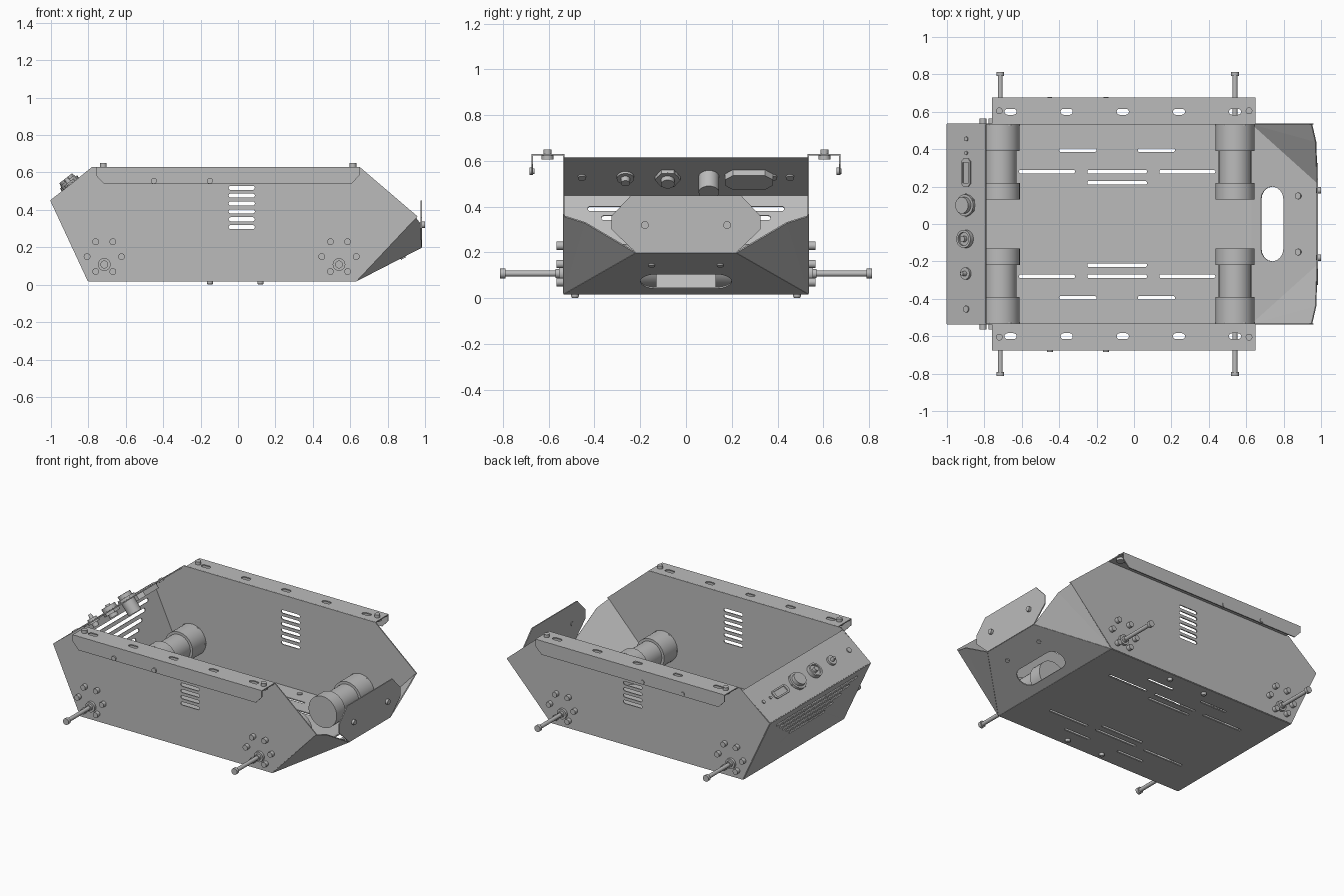
import bpy, bmesh, math
from mathutils import Vector, Matrix

cube = bpy.data.objects.get("Cube")
if cube:
    bpy.data.objects.remove(cube, do_unlink=True)

GREY = (0.5, 0.5, 0.5, 1.0)
steel = bpy.data.materials.new("plain grey metal")
steel.use_nodes = True
steel.diffuse_color = GREY
steel.node_tree.nodes["Principled BSDF"].inputs["Base Color"].default_value = GREY

X, Y, Z = Vector((1, 0, 0)), Vector((0, 1, 0)), Vector((0, 0, 1))
SIDE = 0.535      # half width of the hull
FLOOR = 0.02      # height of the floor sheet
THICK = 0.007
turned_parts = []


def add_object(name, mesh):
    mesh.materials.clear()
    mesh.materials.append(steel)
    obj = bpy.data.objects.new(name, mesh)
    bpy.context.collection.objects.link(obj)
    return obj


def sheet(name, origin, u, v, outline, holes=(), thick=THICK):
    """Flat plate in the plane u, v with cut-out holes."""
    curve = bpy.data.curves.new(name, "CURVE")
    curve.dimensions = "2D"
    curve.fill_mode = "BOTH"
    curve.extrude = thick / 2
    for loop in [outline, *holes]:
        spline = curve.splines.new("POLY")
        spline.points.add(len(loop) - 1)
        for point, (a, b) in zip(spline.points, loop):
            point.co = (a, b, 0, 1)
        spline.use_cyclic_u = True
    helper = bpy.data.objects.new(name + " outline", curve)
    bpy.context.collection.objects.link(helper)
    graph = bpy.context.evaluated_depsgraph_get()
    mesh = bpy.data.meshes.new_from_object(helper.evaluated_get(graph))
    bpy.data.objects.remove(helper, do_unlink=True)
    u, v = Vector(u).normalized(), Vector(v).normalized()
    frame = Matrix((u, v, u.cross(v))).transposed().to_4x4()
    frame.translation = origin
    mesh.transform(frame)
    for poly in mesh.polygons:
        poly.use_smooth = False
    return add_object(name, mesh)


def slot(cx, cy, w, h):
    """Round-ended slot, long in the first direction."""
    r, pts = h / 2, []
    for end in (1, -1):
        for i in range(9):
            a = -math.pi / 2 + math.pi * i / 8
            pts.append((cx + end * (w / 2 - r + r * math.cos(a)), cy + end * r * math.sin(a)))
    return pts


def turned(name, base, axis, profile, sides=24):
    """Round part from (distance, radius) pairs along an axis."""
    bm = bmesh.new()
    rings = []
    for d, r in profile:
        rings.append([bm.verts.new((r * math.cos(2 * math.pi * i / sides),
                                    r * math.sin(2 * math.pi * i / sides), d)) for i in range(sides)])
    for low, high in zip(rings, rings[1:]):
        for i in range(sides):
            j = (i + 1) % sides
            bm.faces.new((low[i], low[j], high[j], high[i]))
    bm.faces.new(rings[0][::-1])
    bm.faces.new(rings[-1])
    mesh = bpy.data.meshes.new(name)
    frame = Vector(axis).to_track_quat("Z", "Y").to_matrix().to_4x4()
    frame.translation = base
    bm.transform(frame)
    bm.to_mesh(mesh)
    bm.free()
    obj = add_object(name, mesh)
    turned_parts.append(obj)
    return obj


def bolt(name, base, axis, r=0.017, h=0.015, sides=16):
    turned(name, base, axis, [(-0.012, r * 0.8), (0, r * 0.8), (0, r), (h, r)], sides)


def both(points):
    """Mirror a half outline across the first axis."""
    return points + [(-a, b) for a, b in reversed(points)]


# Floor with ventilation slots
floor_slots = []
for s in (1, -1):
    for x, y, w in [(-0.465, 0.28, 0.3), (-0.09, 0.28, 0.32), (0.285, 0.28, 0.3),
                    (-0.09, 0.22, 0.32), (-0.3, 0.395, 0.2), (0.12, 0.395, 0.2)]:
        floor_slots.append(slot(x, s * y, w, 0.02))
sheet("floor", (0, 0, FLOOR), X, Y,
      [(-0.8, -SIDE), (0.63, -SIDE), (0.63, SIDE), (-0.8, SIDE)], floor_slots)

# Sloped rear sheets
rear_fold = Vector((-1, 0, 0.45))
rear_up = Vector((0.21, 0, 0.165)).normalized()
rear_normal = Vector((-rear_up.z, 0, rear_up.x))
sheet("rear_upper_panel", rear_fold, Y, rear_up, both([(SIDE, 0), (SIDE, 0.265)]))
sheet("rear_lower_panel", rear_fold, Y, (0.2, 0, -0.43), both([(SIDE, 0), (SIDE, 0.474)]),
      [slot(0, 0.066 + 0.044 * i, 0.86 - 0.12 * i, 0.022) for i in range(5)])

# Nose sheet with hand hole, and upright bumper plate
nose_dir = Vector((0.35, 0, 0.18)).normalized()
sheet("nose_plate", (0.63, 0, FLOOR), Y, nose_dir, both([(SIDE, 0), (0.22, 0.394)]),
      [slot(0, 0.124, 0.4, 0.135)])
sheet("bumper_plate", (0.98, 0, 0), Y, Z,
      both([(0.22, 0.2), (0.325, 0.3), (0.325, 0.36), (0.24, 0.45)]))

for s, label in ((1, "back"), (-1, "front")):
    out = Y * s
    wall = out * SIDE

    # Side wall with louvre slots
    sheet(label + "_side_wall", wall, X, Z,
          [(-1, 0.45), (-0.8, FLOOR), (0.63, FLOOR), (0.96, 0.365), (0.65, 0.63), (-0.78, 0.63)],
          [slot(0.02, 0.308 + 0.042 * i, 0.14, 0.022) for i in range(6)])

    # Folded cheek between side wall and nose
    bm = bmesh.new()
    a, b, c, d = [bm.verts.new(p) for p in ((0.63, s * SIDE, FLOOR), (0.95, s * SIDE, 0.36),
                                            (0.972, s * 0.44, 0.33), (0.98, s * 0.22, 0.2))]
    bm.faces.new((a, b, c))
    bm.faces.new((a, c, d))
    mesh = bpy.data.meshes.new("cheek")
    bm.to_mesh(mesh)
    bm.free()
    cheek = add_object(label + "_cheek", mesh)
    fold = cheek.modifiers.new("sheet thickness", "SOLIDIFY")
    fold.thickness = THICK
    fold.offset = 0

    # Top rail with outer lip
    sheet(label + "_rail_top", (0, s * 0.605, 0.627), X, Y,
          [(-0.76, -0.07), (0.65, -0.07), (0.65, 0.07), (-0.76, 0.07)],
          [slot(-0.66 + 0.3 * i, -0.005 * s, 0.065, 0.032) for i in range(5)])
    sheet(label + "_rail_lip", (0, s * 0.672, 0), X, Z,
          [(-0.76, 0.63), (-0.76, 0.585), (-0.715, 0.538), (0.605, 0.538), (0.65, 0.585), (0.65, 0.63)])
    for x in (-0.72, 0.615):
        turned(label + "_rail_bolt", (x, s * 0.605, 0.627), Z,
               [(-0.02, 0.026), (0, 0.026), (0, 0.018), (0.023, 0.018)], 16)
    for x in (-0.45, -0.15):
        bolt(label + "_lip_bolt", (x, -0.674 if s < 0 else 0.668, 0.555), -Y, 0.016, 0.01)

    # Gear motors, drive shafts and mounting bolts
    for x, end in ((-0.715, "rear"), (0.54, "nose")):
        tag = label + "_" + end
        turned(tag + "_motor", wall + Vector((x, 0, 0.15)), -out,
               [(0.003, 0.104), (0.145, 0.104), (0.145, 0.087), (0.315, 0.087),
                (0.315, 0.105), (0.405, 0.105)], 32)
        turned(tag + "_shaft", wall + Vector((x, 0, 0.108)), out,
               [(0, 0.034), (0.02, 0.034), (0.02, 0.02), (0.035, 0.02), (0.035, 0.013),
                (0.255, 0.013), (0.255, 0.021), (0.277, 0.021)], 20)
        for i in range(6):
            angle = math.radians(60 * i)
            bolt(tag + "_motor_bolt", wall + Vector((x + 0.092 * math.cos(angle), 0,
                 0.15 + 0.092 * math.sin(angle))), out, 0.018, 0.03)

    # Floor, nose and bumper fasteners
    for x in (-0.15, 0.12):
        turned(label + "_floor_bolt", (x, s * 0.485, 0), Z,
               [(0, 0.012), (0.008, 0.017), (0.03, 0.017)], 16)
    bolt(label + "_nose_bolt", Vector((0.88, s * 0.15, 0.1505)),
         Vector((-nose_dir.z, 0, nose_dir.x)), 0.018, 0.01)
    bolt(label + "_bumper_bolt", (0.984, s * 0.18, 0.32), X, 0.017, 0.016)

# Connectors on the upper rear panel
mount = rear_fold + rear_up * 0.135


def connector(name, y, profile, sides=24):
    turned(name, mount + Y * y, rear_normal, profile, sides)


connector("power_socket", 0.1, [(-0.09, 0.045), (0, 0.045), (0, 0.058), (0.02, 0.058),
                                (0.02, 0.044), (0.045, 0.044)])
connector("power_socket_nut", 0.1, [(0, 0.062), (0.012, 0.062)], 6)
connector("data_socket", -0.08, [(-0.045, 0.03), (-0.02, 0.03), (-0.02, 0.05), (0, 0.05),
                                 (0, 0.048), (0.03, 0.048), (0.03, 0.036), (0.018, 0.036),
                                 (0.018, 0.016), (0.04, 0.016)])
connector("data_socket_nut", -0.08, [(-0.022, 0.056), (-0.004, 0.056)], 6)
connector("toggle_switch", -0.265, [(-0.04, 0.02), (-0.015, 0.02), (-0.015, 0.038), (0, 0.038),
                                    (0, 0.032), (0.018, 0.032), (0.018, 0.014), (0.045, 0.01)])
for y, r in ((0.455, 0.012), (0.38, 0.01), (-0.455, 0.018)):
    connector("panel_screw", y, [(-0.012, 0.018), (0, 0.018), (0, r), (0.01, r)], 16)
sheet("multi_pin_connector", mount + Y * 0.275 - rear_normal * 0.018, Y, rear_up,
      both([(0.07, -0.05), (0.105, -0.02), (0.105, 0.02), (0.07, 0.05)]), thick=0.036)
sheet("multi_pin_frame", mount + Y * 0.275 + rear_normal * 0.006, Y, rear_up,
      both([(0.06, -0.03), (0.075, -0.015), (0.075, 0.015), (0.06, 0.03)]),
      [both([(0.055, -0.02), (0.055, 0.02)])], 0.009)

# Smooth the round parts while keeping rims sharp
bpy.ops.object.select_all(action="DESELECT")
for obj in turned_parts:
    obj.select_set(True)
bpy.context.view_layer.objects.active = turned_parts[0]
bpy.ops.object.shade_smooth_by_angle(angle=math.radians(30))
